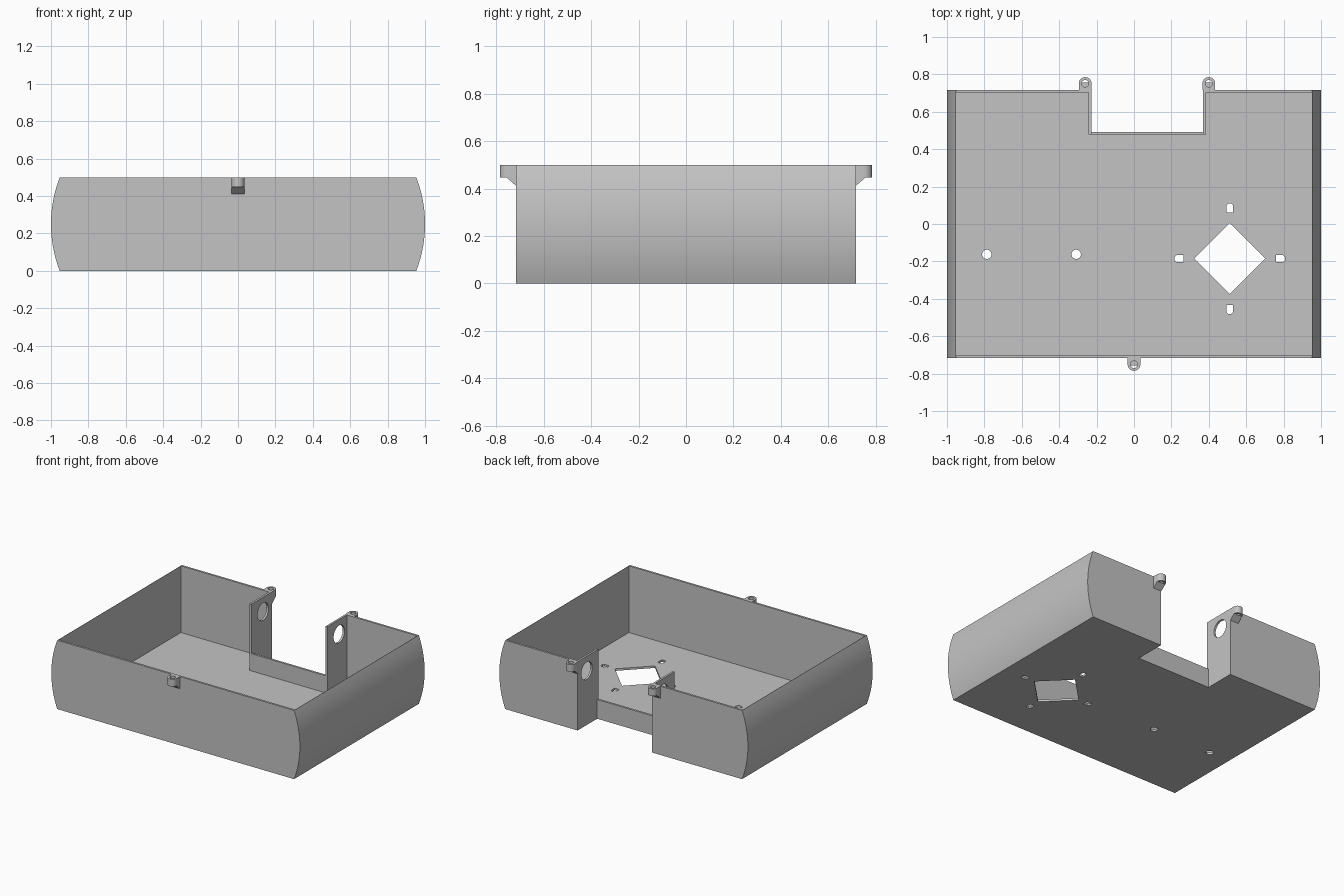
import bpy, bmesh, math
from mathutils import Matrix, Vector

if "Cube" in bpy.data.objects:
    bpy.data.objects.remove(bpy.data.objects["Cube"])

H = 0.5            # tray height
Y = 0.717          # half depth of the body
T = 0.015          # wall thickness
X_IN, X_OUT, BULGE = 0.951, 0.953, 0.047
NOTCH_L, NOTCH_R, NOTCH_Y = -0.227, 0.37, 0.493

grey = bpy.data.materials.new("plain grey")
grey.use_nodes = True
grey.diffuse_color = (0.55, 0.55, 0.55, 1)
grey.node_tree.nodes["Principled BSDF"].inputs["Base Color"].default_value = grey.diffuse_color


def prism(name, outline, lo, hi, axis="z"):
    """Extrude a closed outline along an axis: z takes (x, y), y takes (x, z), x takes (y, z)."""
    place = {"z": lambda a, b: (a, b, lo), "y": lambda a, b: (a, lo, b), "x": lambda a, b: (lo, a, b)}[axis]
    step = Vector([hi - lo if axis == k else 0 for k in "xyz"])
    bm = bmesh.new()
    face = bm.faces.new([bm.verts.new(place(a, b)) for a, b in outline])
    new = bmesh.ops.extrude_face_region(bm, geom=[face])["geom"]
    bmesh.ops.translate(bm, vec=step, verts=[v for v in new if isinstance(v, bmesh.types.BMVert)])
    bmesh.ops.recalc_face_normals(bm, faces=bm.faces)
    mesh = bpy.data.meshes.new(name)
    bm.to_mesh(mesh)
    bm.free()
    mesh.materials.append(grey)
    obj = bpy.data.objects.new(name, mesh)
    bpy.context.collection.objects.link(obj)
    return obj


def rect(x0, y0, x1, y1):
    return [(x0, y0), (x1, y0), (x1, y1), (x0, y1)]


def ring(x, y, r, n=32, start=0.0, sweep=math.tau, closed=True):
    count = n if closed else n + 1
    return [(x + r * math.cos(start + sweep * i / n), y + r * math.sin(start + sweep * i / n))
            for i in range(count)]


def activate(obj):
    bpy.ops.object.select_all(action="DESELECT")
    obj.select_set(True)
    bpy.context.view_layer.objects.active = obj


def cut(obj, cutters):
    activate(obj)
    for cutter in cutters:
        cutter.hide_render = True
        mod = obj.modifiers.new("cut", "BOOLEAN")
        mod.operation, mod.solver, mod.object = "DIFFERENCE", "EXACT", cutter
        bpy.ops.object.modifier_apply(modifier=mod.name)
        bpy.data.objects.remove(cutter)


def smooth(obj):
    activate(obj)
    bpy.ops.object.shade_smooth_by_angle(angle=math.radians(25))


# Body with bowed ends
radius = ((H / 2) ** 2 + BULGE ** 2) / (2 * BULGE)
half = math.asin(H / 2 / radius)
centre = X_OUT + BULGE - radius
right_arc = ring(centre, H / 2, radius, 24, -half, 2 * half, closed=False)
left_arc = [(-x, z) for x, z in reversed(right_arc)]
tray = prism("tray", right_arc + left_arc, -Y, Y, "y")

# Cavity that wraps around the rear notch
wall = Y - T
cavity = [(-X_IN, -wall), (X_IN, -wall), (X_IN, wall), (NOTCH_R + T, wall),
          (NOTCH_R + T, NOTCH_Y - T), (NOTCH_L - T, NOTCH_Y - T),
          (NOTCH_L - T, wall), (-X_IN, wall)]
cutters = [prism("cavity", cavity, T, 1),
           prism("notch", rect(NOTCH_L, NOTCH_Y, NOTCH_R, 1), -1, 1),
           prism("low_wall_gap", rect(NOTCH_L, 0.4, NOTCH_R, 0.6), 0.14, 1),
           prism("cable_holes", ring(0.612, 0.395, 0.063), -0.3, 0.45, "x")]

# Floor openings: diamond window, four slots around it, two round holes
cx, cy = 0.512, -0.185
cutters.append(prism("diamond", ring(cx, cy, 0.19, 4), -1, 0.1))
for k in range(4):
    a = k * math.pi / 2
    slot = [(0.247, -0.018), (0.285, -0.018), (0.295, -0.009),
            (0.295, 0.009), (0.285, 0.018), (0.247, 0.018)]
    turn = Matrix.Rotation(a, 2)
    points = [turn @ Vector(p) for p in slot]
    cutters.append(prism("slot", [(cx + p.x, cy + p.y) for p in points], -1, 0.1))
for x in (-0.787, -0.309):
    cutters.append(prism("round_hole", ring(x, -0.162, 0.025), -1, 0.1))
cut(tray, cutters)
smooth(tray)

# Screw lugs on the rim, each with a sloped support below
R, LUG_Z, END = 0.034, 0.447, 0.785
for name, x, side in (("front", 0, -1), ("back_right", -0.261, 1), ("back_left", 0.4, 1)):
    outline = [(x + R, Y)] + ring(x, END - R, R, 24, 0, math.pi, closed=False) + [(x - R, Y)]
    lug = prism(name + "_lug", [(a, side * b) for a, b in outline], LUG_Z, H)
    hole = prism("screw_hole", ring(x, side * (END - R), 0.019), 0.4, 0.6)
    cut(lug, [hole])
    smooth(lug)
    slope = [(Y, LUG_Z), (0.757, LUG_Z), (Y, 0.412)]
    prism(name + "_lug_support", [(side * a, b) for a, b in slope], x - R, x + R, "x")
